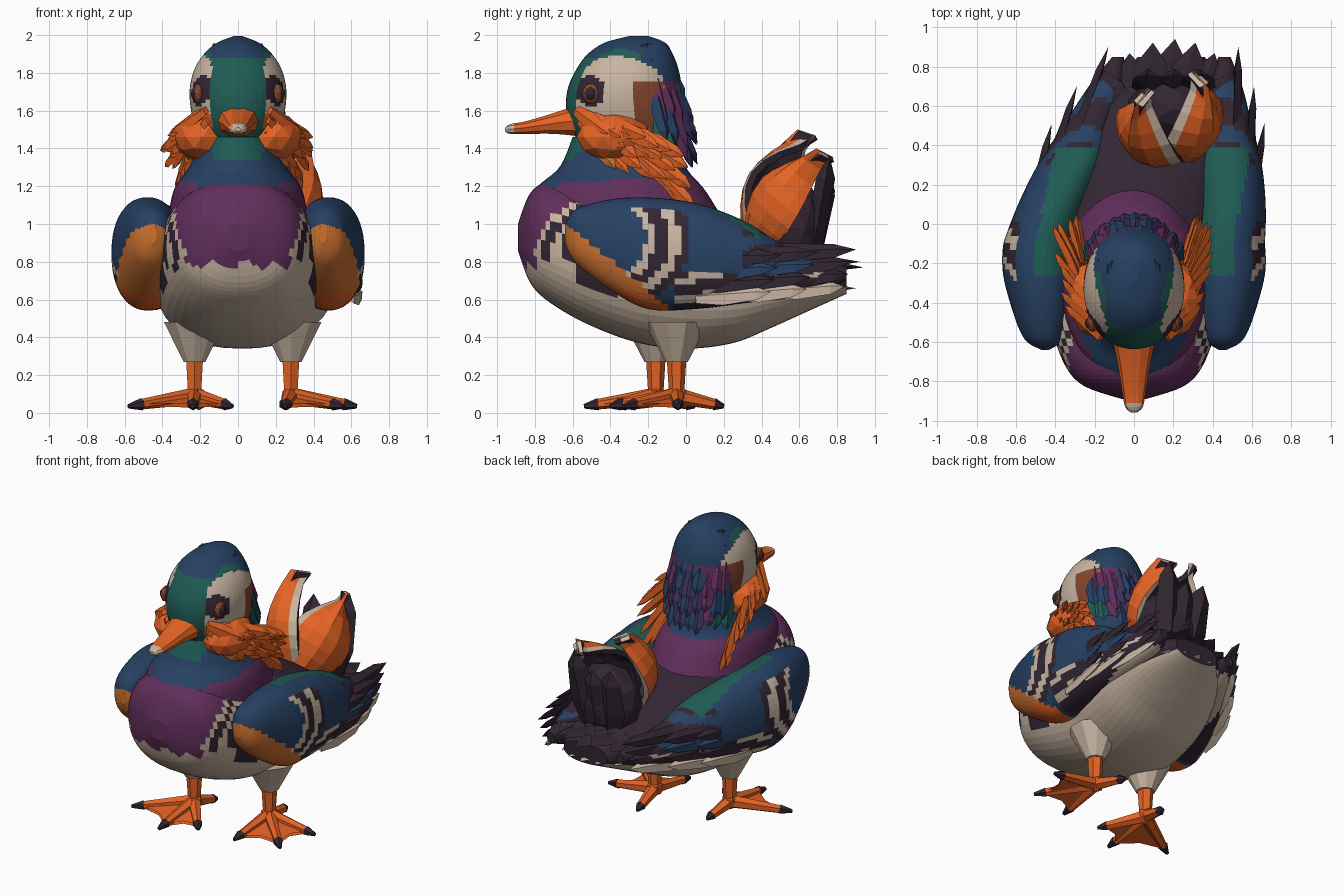
import bpy, bmesh, random
from math import sin, cos, pi, hypot, copysign
from mathutils import Vector, Matrix

random.seed(4)
if "Cube" in bpy.data.objects:
    bpy.data.objects.remove(bpy.data.objects["Cube"])

PALETTE = {
    "orange": (.78, .125, .018), "dark_plum": (.032, .019, .032), "cream": (.58, .46, .36),
    "navy": (.02, .052, .125), "teal": (.014, .105, .09), "purple": (.12, .028, .105),
    "rust": (.23, .06, .025), "amber": (.62, .17, .03), "indigo": (.045, .032, .11),
}
MATS = []
for label, rgb in PALETTE.items():
    m = bpy.data.materials.new(label)
    m.use_nodes = True
    m.diffuse_color = (*rgb, 1)
    bsdf = m.node_tree.nodes["Principled BSDF"]
    bsdf.inputs["Base Color"].default_value = (*rgb, 1)
    bsdf.inputs["Roughness"].default_value = .8
    MATS.append(m)
ORANGE, DARK, CREAM, NAVY, TEAL, PURPLE, RUST, AMBER, INDIGO = range(len(MATS))


def finish(name, bm, rule=None, bend=False):
    """Colour faces by rule, optionally swing the rear sideways, make the object."""
    bmesh.ops.recalc_face_normals(bm, faces=bm.faces)
    if rule:
        for f in bm.faces:
            f.material_index = rule(f.calc_center_median(), f.normal)
    if bend:
        for v in bm.verts:
            v.co.x += .2 * max(0, v.co.y + .1)
    mesh = bpy.data.meshes.new(name)
    bm.to_mesh(mesh)
    bm.free()
    for m in MATS:
        mesh.materials.append(m)
    ob = bpy.data.objects.new(name, mesh)
    bpy.context.collection.objects.link(ob)
    return ob


def spline(rings, steps):
    last = len(rings) - 1
    for i in range(steps + 1):
        t = i / steps * last
        k = min(int(t), last - 1)
        f = t - k
        a, b, c, d = (rings[max(0, min(last, k + j))] for j in (-1, 0, 1, 2))
        yield [q + f / 2 * (r - p + f * (2*p - 5*q + 4*r - s + f * (3*(q - r) + s - p)))
               for p, q, r, s in zip(a, b, c, d)]


def loft(rings, steps=40, sides=44, upright=False, mirror=1, power=.85):
    """Rings are (position, low, high, half width, sideways offset)."""
    bm = bmesh.new()
    loops = []
    for t, low, high, half, off in spline(rings, steps):
        loop = []
        for i in range(sides):
            a = 2 * pi * i / sides
            c, s = (copysign(abs(v) ** power, v) for v in (cos(a), sin(a)))
            x, w = mirror * (off + half * c), (low + high) / 2 + (high - low) / 2 * s
            loop.append(bm.verts.new((x, w, t) if upright else (x, t, w)))
        loops.append(loop)
    for p, q in zip(loops, loops[1:]):
        for i in range(sides):
            j = (i + 1) % sides
            bm.faces.new((p[i], p[j], q[j], q[i]))
    bm.faces.new(loops[0])
    bm.faces.new(loops[-1])
    return bm


def blade(bm, base, tip, width, facing, mat, thick=.02):
    """One pointed feather with a raised central ridge."""
    base, tip = Vector(base), Vector(tip)
    d = tip - base
    side = d.cross(Vector(facing)).normalized()
    up = side.cross(d).normalized()
    rings = []
    for t, k in ((0, .6), (.35, 1), (.8, .7)):
        p = base + d * t
        rings.append([bm.verts.new(p + o) for o in
                      (side * width * k, up * thick, -side * width * k, -up * thick)])
    end = bm.verts.new(tip)
    faces = [bm.faces.new(rings[0])]
    for i in range(4):
        j = (i + 1) % 4
        for p, q in zip(rings, rings[1:]):
            faces.append(bm.faces.new((p[i], p[j], q[j], q[i])))
        faces.append(bm.faces.new((rings[-1][i], rings[-1][j], end)))
    for f in faces:
        f.material_index = mat


def paint(result, mat):
    for f in {f for v in result["verts"] for f in v.link_faces}:
        f.material_index = mat


def tube(bm, a, b, r1, r2, mat, sides=6):
    a, b = Vector(a), Vector(b)
    m = Matrix.Translation((a + b) / 2) @ (b - a).to_track_quat('Z', 'Y').to_matrix().to_4x4()
    paint(bmesh.ops.create_cone(bm, cap_ends=True, segments=sides, radius1=r1, radius2=r2,
                                depth=(b - a).length, matrix=m), mat)


def blob(bm, centre, radii, mat, detail=2):
    m = Matrix.Translation(centre) @ Matrix.Diagonal((*radii, 1))
    paint(bmesh.ops.create_icosphere(bm, subdivisions=detail, radius=1, matrix=m), mat)


# Body: breast, belly and back
def body_rule(c, n):
    ragged = .02 * sin(c.x * 40)
    if c.z < (.78 if c.y < -.6 else .64) + ragged or n.z < -.6:
        return CREAM
    r = hypot((c.y + .3) / .5, (c.z - .85) / .33)
    if c.y < -.1 and r < 1 and abs(c.x) > .25:
        return CREAM if r > .92 or .74 < r < .82 else DARK
    return PURPLE if c.y < -.05 else DARK

finish("body", loft([(-.89, .86, 1.0, .06, 0), (-.82, .68, 1.17, .26, 0), (-.7, .57, 1.23, .36, 0),
                     (-.5, .46, 1.2, .42, 0), (-.25, .37, 1.16, .44, 0), (0, .34, 1.12, .45, 0),
                     (.25, .37, 1.04, .44, 0), (.45, .45, .95, .4, 0), (.65, .54, .86, .32, 0),
                     (.85, .63, .77, .17, 0)], 48), body_rule, True)

# Neck
def neck_rule(c, n):
    if c.z > 1.35 and c.y < -.45 and abs(c.x) < .13:
        return TEAL
    return NAVY if c.z > 1.22 + .08 * (c.y + .5) else PURPLE

finish("neck", loft([(1.02, -.84, .2, .37, 0), (1.18, -.8, .1, .34, 0), (1.3, -.67, 0, .26, 0),
                     (1.46, -.6, -.05, .18, 0)], 16, upright=True, power=1), neck_rule)

# Wings
def wing_rule(c, n):
    q = c.z + .8 * c.y
    if q < .49 and c.z < 1.02 and c.y < -.08:
        return AMBER if c.z > .64 else ORANGE
    if n.z > .45 and abs(c.x) < .5 and -.25 < c.y < .4:
        return TEAL
    r = hypot(c.y + .45, (c.z - .92) * 1.2)
    if c.y < 0 and c.z < 1.08 and r > .24:
        for limit, mat in ((.29, CREAM), (.36, DARK), (.42, CREAM), (.47, DARK)):
            if r < limit:
                return mat
    if c.y > -.05 and c.z < .74:
        return DARK if sin(c.z * 60 - c.y * 12) > -.4 else CREAM
    if c.y > .3:
        return NAVY if sin(c.z * 40 - c.y * 9) > .3 else DARK
    return NAVY

for side, s in (("left", 1), ("right", -1)):
    finish(side + "_wing", loft([(-.64, .9, 1.0, .02, .45), (-.58, .79, 1.08, .1, .46),
                                 (-.4, .65, 1.13, .16, .47), (-.2, .55, 1.14, .19, .48),
                                 (.05, .55, 1.11, .18, .46), (.3, .58, 1.02, .17, .4),
                                 (.5, .6, .9, .13, .35), (.7, .64, .82, .09, .3),
                                 (.85, .7, .77, .03, .27)], 56, 48, mirror=s, power=.9),
           wing_rule, True)
    # Long flight feathers over the rear flank
    bm = bmesh.new()
    for k, (y, x0, x1) in enumerate(((.05, .57, .54), (.24, .53, .45), (.44, .44, .33))):
        for j, mat in enumerate((CREAM, DARK, NAVY, DARK)):
            z = .61 + .065 * j + .015 * k
            blade(bm, (s * x0, y - .04 * j, z), (s * x1, y + .4 + .02 * j, z + .03),
                  .055, (s, 0, .4), DARK if k == 2 and j else mat)
    finish(side + "_flight_feathers", bm, bend=True)

# Tail fan, dark above and cream below
bm = bmesh.new()
for i in range(-3, 4):
    x = i * .09
    reach = .94 - .018 * i * i
    blade(bm, (x * .7, .35, .66), (x * 1.15, reach - .04, .66), .11, (0, 0, 1), CREAM)
    blade(bm, (x * .7, .35, .8), (x * 1.2, reach, .77 + .03 * (i % 2)), .12, (x, 0, 1), DARK)
    blade(bm, (x * .6, .3, .88), (x, reach - .16, .83), .1, (x, 0, 1), DARK)
finish("tail_fan", bm, bend=True)

# Dark plumes rising behind the sails
bm = bmesh.new()
blob(bm, (.2, .58, .98), (.24, .17, .25), DARK)
for x, top in ((.06, 1.28), (.2, 1.25), (.34, 1.36)):
    blade(bm, (.2 + (x - .2) * .6, .66, .8), (x, .76, top), .11, (0, 1, 0), DARK, .05)
finish("rump_plumes", bm)

# Upright sail feathers: orange outside, cream rim, dark inside
for side, s, tip in (("left", 1, (.38, .69, 1.4)), ("right", -1, (.0, .59, 1.5))):
    bm = bmesh.new()
    base = Vector((.18 + .07 * s, .3, .9))
    d = Vector(tip) - base
    out = Vector((s * .65, -.7, .35))
    across = d.cross(out).normalized()
    out = across.cross(d).normalized()
    rows = []
    for i in range(9):
        u = i / 8
        w = .08 + .13 * sin(pi * min(u * 1.15, 1)) - .075 * u ** 4
        rows.append([bm.verts.new(base + d * u + across * w * v
                                  + out * (.12 * sin(pi * u) - .13 * v * v))
                     for v in (-1, -.82, -.45, 0, .45, .82, 1)])
    for p, q in zip(rows, rows[1:]):
        for j in range(6):
            f = bm.faces.new((p[j], p[j + 1], q[j + 1], q[j]))
            f.material_index = CREAM if j == (0 if s > 0 else 5) else ORANGE
    bmesh.ops.recalc_face_normals(bm, faces=bm.faces)
    if sum(f.normal.dot(out) for f in bm.faces) < 0:
        bmesh.ops.reverse_faces(bm, faces=bm.faces)
    mesh = bpy.data.meshes.new(side + "_sail_feather")
    bm.to_mesh(mesh)
    bm.free()
    for m in MATS[:3] + [MATS[DARK]]:
        mesh.materials.append(m)
    ob = bpy.data.objects.new(side + "_sail_feather", mesh)
    bpy.context.collection.objects.link(ob)
    mod = ob.modifiers.new("thickness", 'SOLIDIFY')
    mod.thickness, mod.offset = .035, -1
    mod.material_offset, mod.material_offset_rim = 1, 2

# Head
def head_rule(c, n):
    x = abs(c.x)
    if hypot((c.y + .5) / .075, (c.z - .7 - 1) / .085) < 1 and x > .1:
        return DARK
    if x < .14 and c.y < -.38:
        return TEAL if c.z < 1.88 else NAVY
    if c.z < 1.5 - .25 * (c.y + .2) and c.y < -.12:
        return ORANGE
    r = hypot(c.y + .36, c.z - 1.6) / .29
    if r < 1 and c.y < -.08:
        return RUST if abs(c.y + .2) < .07 and c.z < 1.76 else CREAM
    if r < 1.12 and c.y < -.25:
        return TEAL
    return NAVY if c.z > 1.75 else PURPLE

finish("head", loft([(1.38, -.52, -.05, .16, 0), (1.5, -.61, 0, .22, 0), (1.61, -.635, 0, .25, 0),
                     (1.72, -.625, -.02, .255, 0), (1.82, -.58, -.04, .23, 0),
                     (1.9, -.52, -.07, .18, 0), (1.96, -.43, -.11, .11, 0),
                     (1.995, -.3, -.2, .02, 0)], 40, 52, True, power=.95), head_rule)

# Bill with pale tip
finish("bill", loft([(-.56, 1.46, 1.64, .115, 0), (-.7, 1.475, 1.59, .085, 0),
                     (-.85, 1.475, 1.545, .06, 0), (-.93, 1.475, 1.53, .045, 0),
                     (-.958, 1.49, 1.51, .015, 0)], 12, 10),
       lambda c, n: CREAM if c.y < -.9 else ORANGE)

# Eyes and cheek ruffs
for side, s in (("left", 1), ("right", -1)):
    bm = bmesh.new()
    blob(bm, (s * .21, -.5, 1.69), (.03, .05, .055), RUST)
    blob(bm, (s * .222, -.505, 1.69), (.028, .032, .038), DARK)
    finish(side + "_eye", bm)
    bm = bmesh.new()
    blob(bm, (s * .19, -.38, 1.46), (.15, .2, .13), ORANGE)
    for row in range(4):
        for i in range(7):
            y = -.58 + .055 * i + .02 * row
            z = 1.6 - .02 * i - .05 * row
            x = .17 + .02 * i - .012 * row
            spread = .21 - .035 * row + random.uniform(-.03, .03)
            blade(bm, (s * x, y, z),
                  (s * (x + spread * (.9 - .06 * i)), y + .17 + .012 * i,
                   z - .1 - .045 * row + random.uniform(-.03, .03)),
                  .045, (s, -.5, .4), AMBER if i == 0 and row == 2 else ORANGE)
    finish(side + "_cheek_ruff", bm)

# Crest feathers down the back of the head
bm = bmesh.new()
for row, (z, r) in enumerate(((1.95, .15), (1.87, .21), (1.77, .25), (1.67, .27), (1.56, .27))):
    for i in range(-5, 6):
        a = i * .19 + random.uniform(-.04, .04)
        dx, dy = sin(a), cos(a)
        if row < 2:
            mat = NAVY
        elif abs(i) < 3:
            mat = INDIGO if (i + row) % 3 else NAVY
        else:
            mat = PURPLE if abs(i) == 3 or row == 2 else (TEAL if row == 4 else NAVY)
        blade(bm, (r * .95 * dx, -.31 + r * dy, z),
              (r * 1.08 * dx, -.31 + (r + .1) * dy, z - .23 + random.uniform(-.04, .04)),
              .05, (dx, dy, .3), mat)
finish("crest", bm)

# Thighs, legs and webbed feet
for side, hip, tips, hind in (
        ("left", (.28, -.05), ((.25, -.4), (.56, -.33), (.63, -.04)), (.24, .2)),
        ("right", (-.23, -.16), ((-.58, -.36), (-.24, -.54), (-.03, -.4)), (-.2, .05))):
    bm = bmesh.new()
    hx, hy = hip
    tube(bm, (hx, hy, .27), (hx, hy, .48), .06, .17, CREAM, 10)
    tube(bm, (hx, hy, .1), (hx, hy, .34), .04, .055, ORANGE)
    blob(bm, (hx, hy, .09), (.06, .06, .06), ORANGE, 1)
    ankle = Vector((hx, hy, .09))
    ends = [Vector((x, y, .035)) for x, y in (*tips, hind)]
    for e in ends:
        knuckle = ankle.lerp(e, .8)
        tube(bm, ankle, knuckle, .045, .028, ORANGE)
        tube(bm, knuckle, e, .033, .012, DARK)
    # Web skin between the front toes
    for p, q in zip(ends[:2], ends[1:3]):
        a, b = ankle.lerp(p, .82), ankle.lerp(q, .82)
        mid = ankle.lerp((a + b) / 2, .88)
        for h in (0, -.018):
            bm.faces.new([bm.verts.new(v + Vector((0, 0, h))) for v in (ankle, a, mid, b)])
    finish(side + "_leg", bm)
